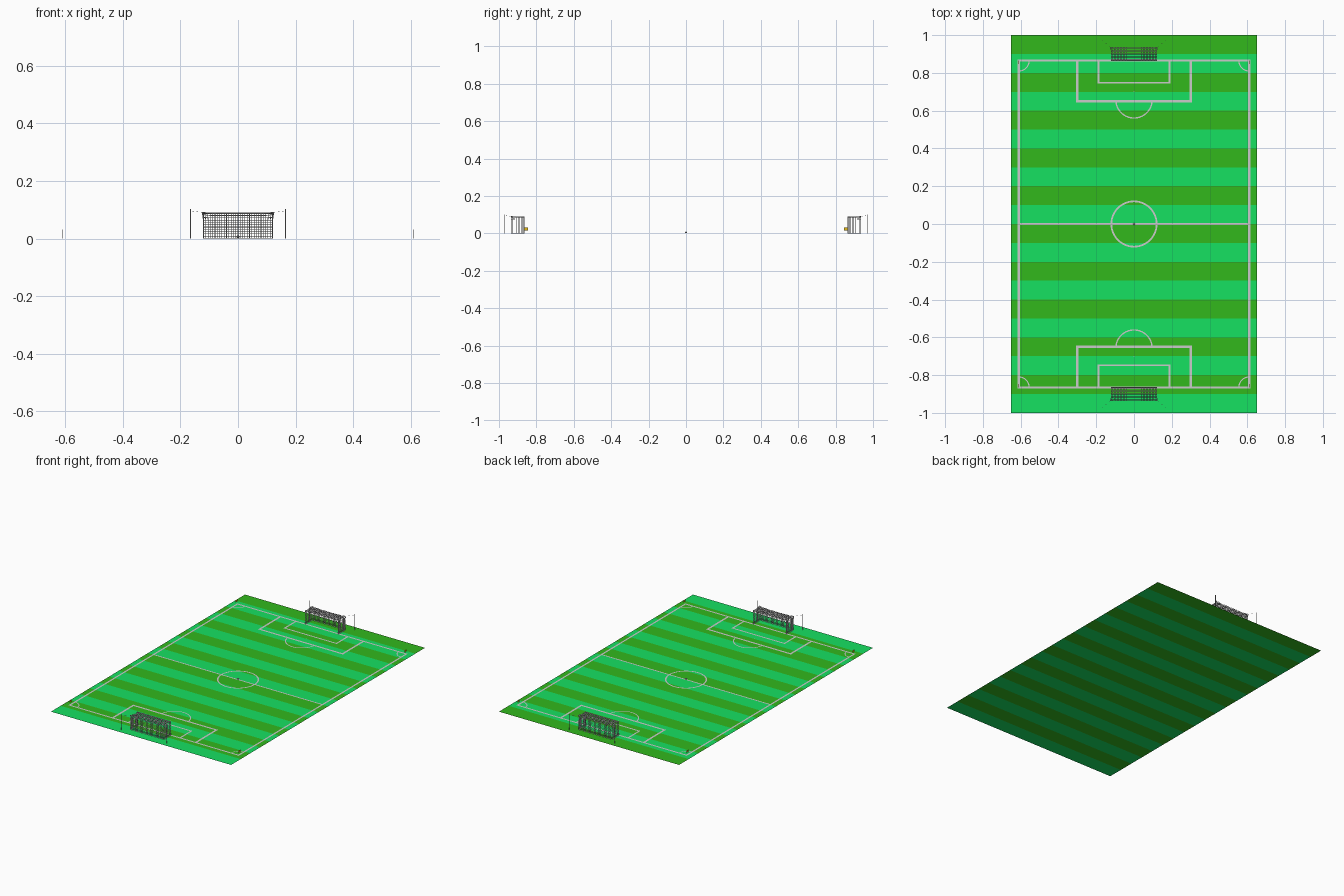
import bpy, bmesh, math
from mathutils import Vector

if "Cube" in bpy.data.objects:
    bpy.data.objects.remove(bpy.data.objects["Cube"])

GOAL_Y, SIDE_X = 0.865, 0.61
PAINT_Z = 0.001


def material(name, rgb):
    m = bpy.data.materials.new(name)
    m.diffuse_color = (*rgb, 1)
    m.use_nodes = True
    m.node_tree.nodes["Principled BSDF"].inputs["Base Color"].default_value = m.diffuse_color
    return m


def finish(name, bm, mirror="", mat=None, smooth=False):
    me = bpy.data.meshes.new(name)
    bm.to_mesh(me)
    bm.free()
    ob = bpy.data.objects.new(name, me)
    bpy.context.collection.objects.link(ob)
    if mat:
        me.materials.append(mat)
    if smooth:
        for p in me.polygons:
            p.use_smooth = len(p.vertices) <= 4
    if mirror:
        mod = ob.modifiers.new("mirror", 'MIRROR')
        mod.use_axis = ["X" in mirror, "Y" in mirror, False]
        mod.use_mirror_merge = False
    return ob


def rect(bm, x0, x1, y0, y1, z):
    bm.faces.new([bm.verts.new(c) for c in ((x0, y0, z), (x1, y0, z),
                                            (x1, y1, z), (x0, y1, z))])


def line(bm, a, b, w):
    # axis-aligned painted strip
    r = w / 2
    rect(bm, min(a[0], b[0]) - r, max(a[0], b[0]) + r,
         min(a[1], b[1]) - r, max(a[1], b[1]) + r, PAINT_Z)


def arc(bm, cx, cy, radius, w, a0, a1, n):
    # curved painted strip
    rows = []
    for i in range(n + 1):
        a = math.radians(a0 + (a1 - a0) * i / n)
        rows.append([bm.verts.new((cx + r * math.cos(a), cy + r * math.sin(a), PAINT_Z))
                     for r in (radius + w / 2, radius - w / 2)])
    for p, q in zip(rows, rows[1:]):
        bm.faces.new((p[0], q[0], q[1], p[1]))
    bmesh.ops.remove_doubles(bm, verts=bm.verts, dist=1e-5)


def rod(bm, a, b, r, sides=12):
    a, b = Vector(a), Vector(b)
    d = b - a
    vs = bmesh.ops.create_cone(bm, cap_ends=True, segments=sides, radius1=r,
                               radius2=r, depth=d.length)["verts"]
    q = d.to_track_quat('Z', 'Y')
    for v in vs:
        v.co = q @ v.co + (a + b) / 2


# Striped grass
for name, rgb, first in (("light_grass", (0.008, 0.75, 0.12), 0),
                         ("dark_grass", (0.032, 0.48, 0.012), 1)):
    bm = bmesh.new()
    for i in range(first, 20, 2):
        y = -1 + i * 0.1
        rect(bm, -0.65, 0.65, y, y + 0.1, 0)
    finish(name, bm, mat=material(name, rgb))

# Boundary, halfway line and centre circle
bm = bmesh.new()
for s in (-1, 1):
    line(bm, (s * SIDE_X, -GOAL_Y), (s * SIDE_X, GOAL_Y), 0.011)
    line(bm, (-SIDE_X + 0.011, s * GOAL_Y), (SIDE_X - 0.011, s * GOAL_Y), 0.011)
line(bm, (-SIDE_X + 0.0095, 0), (SIDE_X - 0.0095, 0), 0.009)
finish("boundary_lines", bm)
bm = bmesh.new()
arc(bm, 0, 0, 0.12, 0.009, 0, 360, 48)
finish("centre_circle", bm)

# Penalty and goal areas, arc and spot at both ends
bm = bmesh.new()
for x, y, w in ((0.30, 0.65, 0.013), (0.187, 0.748, 0.010)):
    for s in (-1, 1):
        line(bm, (s * x, y + w), (s * x, GOAL_Y - 0.0055 - w / 2), w)
    line(bm, (-x, y), (x, y), w)
arc(bm, 0, 0.657, 0.096, 0.007, 188, 352, 24)
line(bm, (-0.001, 0.70), (0.001, 0.70), 0.004)
finish("area_lines", bm, "Y")

# Corner arcs and flags
bm = bmesh.new()
arc(bm, SIDE_X, GOAL_Y, 0.055, 0.006, 186, 264, 12)
finish("corner_arcs", bm, "XY")
bm = bmesh.new()
rod(bm, (SIDE_X, GOAL_Y, 0), (SIDE_X, GOAL_Y, 0.032), 0.0008)
finish("corner_flag_poles", bm, "XY", smooth=True)
bm = bmesh.new()
bmesh.ops.create_cube(bm, size=1)
for v in bm.verts:
    v.co = (SIDE_X + v.co.x * 0.001, GOAL_Y - 0.0095 + v.co.y * 0.019,
            0.024 + v.co.z * 0.014)
finish("corner_flags", bm, "XY", material("flag_yellow", (0.75, 0.48, 0.01)))

# Ball on the centre spot
bm = bmesh.new()
bmesh.ops.create_icosphere(bm, subdivisions=2, radius=0.005)
bmesh.ops.translate(bm, verts=bm.verts, vec=(0, 0, 0.006))
finish("ball", bm, smooth=True)

# Goal frames
W, H, D = 0.12, 0.088, 0.07
bm = bmesh.new()
for s in (-1, 1):
    rod(bm, (s * W, GOAL_Y, 0), (s * W, GOAL_Y, H + 0.002), 0.0025)
rod(bm, (-W, GOAL_Y, H), (W, GOAL_Y, H), 0.0025)
finish("goal_frames", bm, "Y", smooth=True)

# Goal nets: cell grids turned into strands by a wireframe modifier
bm = bmesh.new()


def net_panel(origin, u, v, nu, nv):
    origin, u, v = Vector(origin), Vector(u), Vector(v)
    g = [[bm.verts.new(origin + u * i / nu + v * j / nv) for j in range(nv + 1)]
         for i in range(nu + 1)]
    for i in range(nu):
        for j in range(nv):
            bm.faces.new((g[i][j], g[i + 1][j], g[i + 1][j + 1], g[i][j + 1]))


back = GOAL_Y + D
net_panel((-W, back, 0), (2 * W, 0, 0), (0, 0, H), 30, 11)
net_panel((-W, GOAL_Y, H), (2 * W, 0, 0), (0, D, 0), 30, 9)
for s in (-1, 1):
    net_panel((s * W, GOAL_Y, 0), (0, D, 0), (0, 0, H), 9, 11)
bmesh.ops.remove_doubles(bm, verts=bm.verts, dist=0.0005)
# sag the roof a little, and pull the rear top corners to the ropes
for v in bm.verts:
    c = v.co
    t = (c.y - GOAL_Y) / D
    k = max(0, 1 - (Vector((abs(c.x), c.y, c.z)) - Vector((W, back, H))).length / 0.025)
    if c.z > H - 0.001:
        c.z -= 0.002 * (1 - (c.x / W) ** 2) * t
    c.x += math.copysign(0.005 * k, c.x)
    c.z += 0.004 * k
net = finish("goal_nets", bm, "Y")
wire = net.modifiers.new("strands", 'WIREFRAME')
wire.thickness = 0.003
wire.use_even_offset = False

# Net support poles and ropes behind each goal
bm = bmesh.new()
rod(bm, (0.165, 0.97, 0), (0.165, 0.97, 0.102), 0.0017)
finish("net_support_poles", bm, "XY", smooth=True)
bm = bmesh.new()
rod(bm, (W + 0.004, back, H + 0.003), (0.165, 0.97, 0.096), 0.0003, 6)
finish("net_ropes", bm, "XY", smooth=True)
